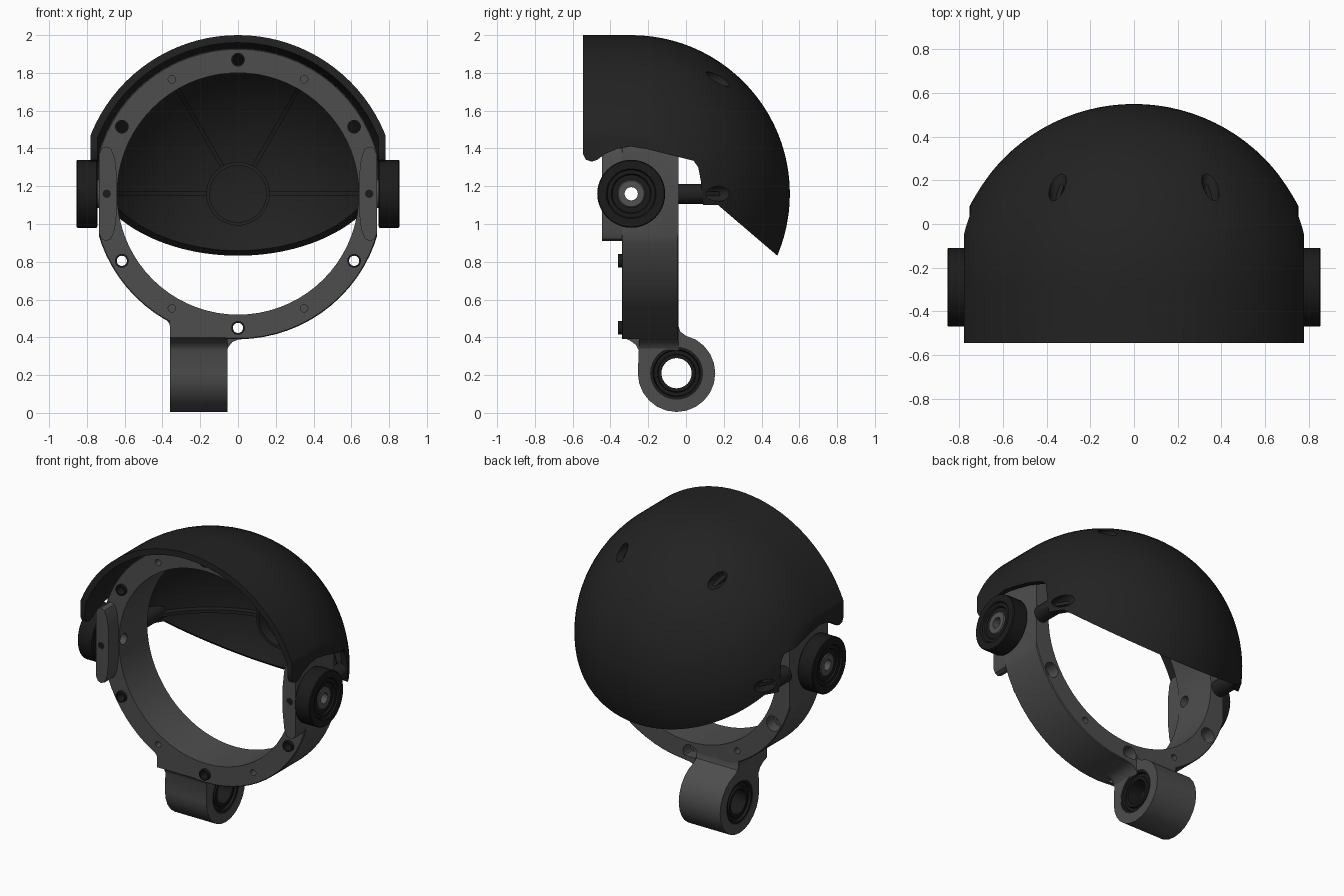
import bpy, bmesh, math
from mathutils import Matrix, Vector

if "Cube" in bpy.data.objects:
    bpy.data.objects.remove(bpy.data.objects["Cube"])

CZ, CY = 1.16, -0.29          # centre of the dome and pivot axis


def material(name, v):
    m = bpy.data.materials.new(name)
    m.diffuse_color = (v, v, v, 1)
    m.use_nodes = True
    m.node_tree.nodes["Principled BSDF"].inputs["Base Color"].default_value = m.diffuse_color
    return m


SHELL = material("matte black shell", 0.016)
FRAME = material("dark grey frame", 0.075)
RUBBER = material("black rubber", 0.011)
HUB = material("grey hub", 0.085)


def finish(name, bm, mat):
    bmesh.ops.remove_doubles(bm, verts=bm.verts, dist=1e-5)
    bmesh.ops.recalc_face_normals(bm, faces=bm.faces)
    me = bpy.data.meshes.new(name)
    bm.to_mesh(me)
    bm.free()
    ob = bpy.data.objects.new(name, me)
    bpy.context.collection.objects.link(ob)
    if mat:
        me.materials.append(mat)
    return ob


def revolve(name, prof, axis, c, mat=None, n=32, closed=True):
    """Spin (along, radius) points round the x or y axis through c."""
    bm = bmesh.new()
    rows = []
    for a, r in prof:
        row = []
        for i in range(n):
            t = 2 * math.pi * i / n
            u, w = c[0] + r * math.cos(t), c[1] + r * math.sin(t)
            row.append(bm.verts.new((a, u, w) if axis == 'x' else (u, a, w)))
        rows.append(row)
    for k in range(len(rows) if closed else len(rows) - 1):
        p, q = rows[k], rows[(k + 1) % len(rows)]
        for i in range(n):
            j = (i + 1) % n
            bm.faces.new((p[i], p[j], q[j], q[i]))
    return finish(name, bm, mat)


def rod(name, axis, c, a, b, r, mat=None, n=24):
    return revolve(name, [(a, 0), (a, r), (b, r), (b, 0)], axis, c, mat, n, False)


def prism(name, pts, axis, a, b, mat=None):
    bm = bmesh.new()

    def put(p, d):
        return {'x': (d, p[0], p[1]), 'y': (p[0], d, p[1]), 'z': (p[0], p[1], d)}[axis]
    lo = [bm.verts.new(put(p, a)) for p in pts]
    hi = [bm.verts.new(put(p, b)) for p in pts]
    bm.faces.new(lo)
    bm.faces.new(hi)
    for i in range(len(pts)):
        j = (i + 1) % len(pts)
        bm.faces.new((lo[i], lo[j], hi[j], hi[i]))
    return finish(name, bm, mat)


def boolean(ob, cutter, op='DIFFERENCE', keep=False):
    m = ob.modifiers.new("cut", 'BOOLEAN')
    m.operation, m.solver, m.object = op, 'EXACT', cutter
    bpy.context.view_layer.update()
    dg = bpy.context.evaluated_depsgraph_get()
    me = bpy.data.meshes.new_from_object(ob.evaluated_get(dg))
    ob.modifiers.clear()
    ob.data = me
    if not keep:
        bpy.data.objects.remove(cutter)


def polar(r, deg):
    t = math.radians(deg)
    return r * math.cos(t), CZ + r * math.sin(t)


def box(w):
    return prism("box", [(-w, -1), (w, -1), (w, 3), (-w, 3)], 'y', -2, 2)


def dome(r, front, w):
    """Hemisphere with a cylinder in front, flattened at x = +-w."""
    prof = [(front, 0), (front, r)]
    prof += [(CY + r * math.sin(i * math.pi / 48), r * math.cos(i * math.pi / 48)) for i in range(24)]
    ob = revolve("dome", prof + [(CY + r, 0)], 'y', (0, CZ), None, 96, False)
    boolean(ob, box(w), 'INTERSECT')
    return ob


# Domed shell, trimmed by its side outline
outer = dome(0.84, -0.545, 0.78)
shell = dome(0.84, -0.545, 0.78)
shell.name = "dome_shell"
boolean(shell, dome(0.80, -0.7, 0.745))
outline = [(-.6, 2.1), (-.6, 1.38), (-.545, 1.37), (-.53, 1.34), (-.5, 1.33), (-.47, 1.34),
           (-.43, 1.37), (-.36, 1.40), (-.29, 1.41), (-.2, 1.395), (-.04, 1.355), (.04, 1.335),
           (.065, 1.30), (.08, 1.22), (.09, 1.1), (.17, 1.1), (.48, .835), (.6, .733), (.6, 2.1)]
boolean(shell, prism("outline", outline, 'x', -1, 1), 'INTERSECT')

# Screw posts with counterbores, and stiffening ribs
for k, ang in enumerate((0, 60, 120, 180)):
    c = polar(0.70, ang)
    post = rod(f"screw_post_{k}", 'y', c, -0.04, 0.4, 0.053)
    boolean(post, outer, 'INTERSECT', True)
    for part in (post, shell):
        boolean(part, rod("bore", 'y', c, 0.06, 0.7, 0.04))
    post.data.materials.clear()
    post.data.materials.append(SHELL)
    arc = [math.asin(.16 / .78) + i * (1.06 - .2) / 12 for i in range(13)]
    pts = [(.81 * math.sin(t), .81 * math.cos(t)) for t in arc]
    pts += [(.76 * math.sin(t), .76 * math.cos(t)) for t in reversed(arc)]
    rib = prism(f"rib_{k}", pts, 'z', -0.011, 0.011, SHELL)
    rib.data.transform(Matrix.Translation(Vector((0, CY, CZ))) @ Matrix.Rotation(-math.radians(ang), 4, 'Y'))
bpy.data.objects.remove(outer)
shell.data.materials.clear()
shell.data.materials.append(SHELL)
revolve("rib_hub", [(.43, .15), (.43, .168), (.505, .168), (.505, .15)], 'y', (0, CZ), SHELL, 48)

# Ring frame, flattened at the sides
ring = revolve("ring_frame", [(-.34, .64), (-.34, .765), (-.335, .77), (-.045, .77), (-.04, .765), (-.04, .64)],
               'y', (0, CZ), None, 72)
boolean(ring, box(0.735), 'INTERSECT')

# Side plates in front of the ring
plate = [(.735, .95), (.735, 1.37), (.722, 1.40), (.70, 1.41), (.672, 1.40), (.652, 1.35), (.641, 1.25),
         (.641, 1.07), (.652, .97), (.672, .92), (.70, .91), (.722, .92)]
plates = [prism("side_plate", [(s * x, z) for x, z in plate], 'y', -.445, -.33) for s in (-1, 1)]

# Ring holes, with black sleeves in the large ones
for k in range(6):
    c = polar(0.71, 30 + 60 * k)
    boolean(ring, rod("hole", 'y', c, -.5, .2, .034))
    boolean(ring, rod("hole", 'y', c, -.12, .2, .05))
    revolve(f"sleeve_{k}", [(-.36, .027), (-.36, .036), (-.27, .036), (-.27, .027)], 'y', c, RUBBER, 24)
    c = polar(0.70, 60 * k)
    if k % 3:
        boolean(ring, rod("hole", 'y', c, -.5, -.28, .02, n=16))
        boolean(ring, rod("hole", 'y', c, -.1, .2, .02, n=16))

# Pivot bore through plates and ring, and plate screws
for part in plates + [ring]:
    boolean(part, rod("pivot", 'x', (CY, CZ), -1, 1, .036))
for s, part in zip((-1, 1), plates):
    boolean(part, rod("hole", 'y', (s * .695, CZ), -.6, -.42, .022, n=16))
    rod("plate_screw", 'y', (s * .695, CZ), -.44, -.415, .022, RUBBER, 16)
for part in plates + [ring]:
    part.data.materials.clear()
    part.data.materials.append(FRAME)

# Pivot wheels and hubs
wheel = [(.745, .07), (.745, .174), (.75, .18), (.85, .18), (.855, .175), (.855, .132), (.845, .126),
         (.845, .106), (.835, .10), (.835, .07)]
hub = [(.715, .035), (.84, .035), (.84, .068), (.834, .075), (.715, .075)]
for s, side in ((-1, "left"), (1, "right")):
    revolve("pivot_wheel_" + side, [(s * a, r) for a, r in wheel], 'x', (CY, CZ), RUBBER, 48)
    revolve("pivot_hub_" + side, [(s * a, r) for a, r in hub], 'x', (CY, CZ), HUB, 32)

# Mounting lug under the ring
lc = (-.05, .21)
prof = [(-.25, .33), (-.265, .36), (-.30, .385), (-.34, .40), (-.34, .5), (-.04, .5), (-.04, .46), (-.03, .43),
        (0, .408)]
prof += [(lc[0] + .205 * math.cos(math.radians(t)), lc[1] + .205 * math.sin(math.radians(t)))
         for t in range(60, -181, -15)]
lug = prism("mounting_lug", prof, 'x', -.36, -.055)
boolean(lug, rod("hole", 'x', lc, -1, 1, .14, n=32))
lug.data.materials.clear()
lug.data.materials.append(FRAME)
prism("lug_fillet_right", [(-.06, .33), (-.05, .35), (-.03, .375), (.0, .388), (.04, .392), (.04, .42), (-.06, .42)],
      'y', -.25, -.04, FRAME)
prism("lug_fillet_left", [(-.355, .44), (-.365, .475), (-.38, .495), (-.41, .515), (-.40, .53), (-.355, .53)],
      'y', -.335, -.045, FRAME)

# Bearings in the lug
for a, b, name in ((-.357, -.25, "left"), (-.058, -.165, "right")):
    d = 1 if b > a else -1
    revolve("bearing_" + name, [(a, .125), (a, .142), (b, .142), (b, .08), (a + d * .004, .08), (a + d * .004, .098),
                                (a + d * .015, .102), (a + d * .015, .12)], 'x', lc, RUBBER, 32)
revolve("bearing_spacer", [(-.25, .08), (-.25, .14), (-.165, .14), (-.165, .08)], 'x', lc, HUB, 32)

# Smooth shading with sharp edges kept
bpy.ops.object.select_all(action='DESELECT')
for ob in bpy.context.scene.objects:
    ob.select_set(True)
bpy.context.view_layer.objects.active = shell
bpy.ops.object.shade_smooth_by_angle(angle=math.radians(30))
